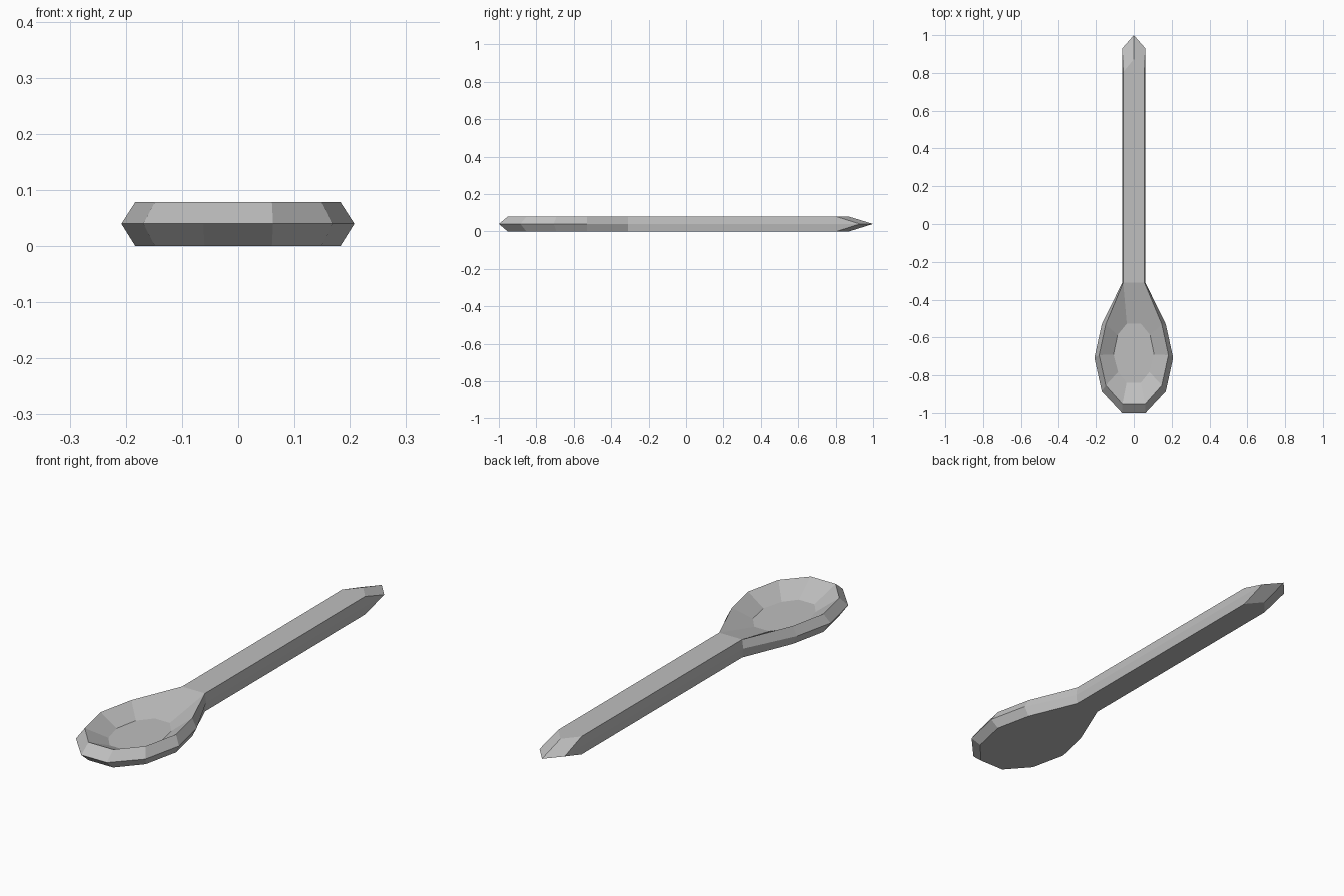
import bpy, bmesh

if "Cube" in bpy.data.objects:
    bpy.data.objects.remove(bpy.data.objects["Cube"])

# Right-hand half outlines (x, y), from the bowl front to the handle tip
MID = [(0.062, -1.0), (0.169, -0.885), (0.208, -0.707), (0.169, -0.53),
       (0.061, -0.31), (0.061, 0.93), (0.0, 1.0)]
RIM = [(0.06, -0.953), (0.148, -0.853), (0.183, -0.693), (0.148, -0.53),
       (0.056, -0.31), (0.056, 0.805), (0.0, 0.872)]
FLOOR = [(0.038, -0.838), (0.083, -0.782), (0.107, -0.69), (0.086, -0.587), (0.037, -0.527)]
TOP, HALF, FLOOR_Z = 0.079, 0.04, 0.027

steel = bpy.data.materials.new("steel grey")
steel.diffuse_color = (0.52, 0.52, 0.52, 1)
steel.use_nodes = True
steel.node_tree.nodes["Principled BSDF"].inputs["Base Color"].default_value = steel.diffuse_color

bm = bmesh.new()


def ring(half, z):
    """Closed loop from a half outline mirrored across x = 0."""
    pts = half + [(-x, y) for x, y in reversed(half) if x > 0]
    return [bm.verts.new((x, y, z)) for x, y in pts]


def bridge(a, b):
    n = len(a)
    for i in range(n):
        j = (i + 1) % n
        bm.faces.new((a[i], a[j], b[j], b[i]))


# Bevelled outer body
bottom, middle, top = ring(RIM, 0), ring(MID, HALF), ring(RIM, TOP)
bridge(bottom, middle)
bridge(middle, top)
bm.faces.new(list(reversed(bottom)))

# Flat top of the handle
bm.faces.new(top[4:9])

# Sunken bowl with flat floor
floor = ring(FLOOR, FLOOR_Z)
bridge(top[:5] + top[8:], floor)
bm.faces.new(floor)

bmesh.ops.recalc_face_normals(bm, faces=bm.faces)
mesh = bpy.data.meshes.new("spoon")
bm.to_mesh(mesh)
bm.free()
mesh.materials.append(steel)
spoon = bpy.data.objects.new("spoon", mesh)
bpy.context.collection.objects.link(spoon)
